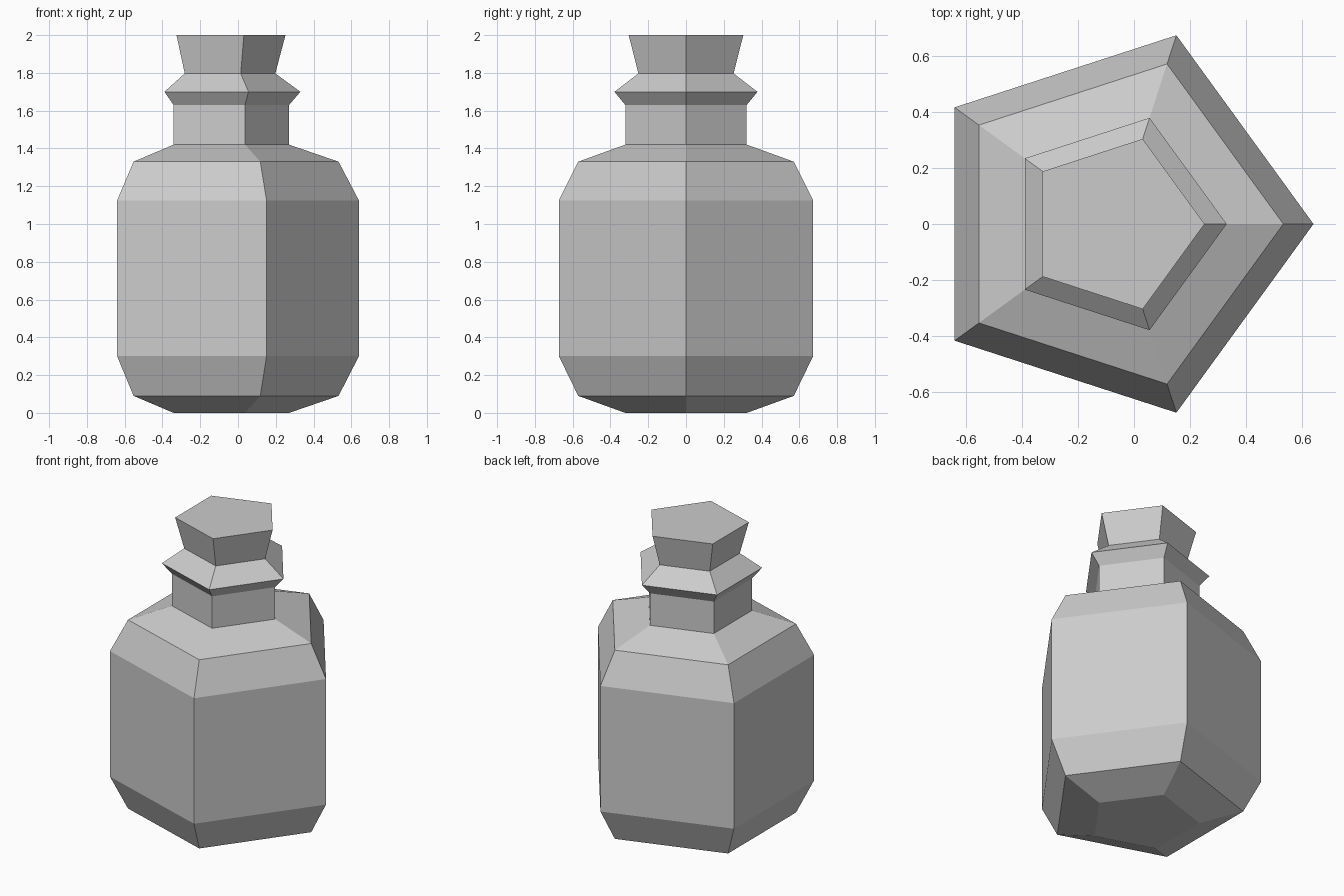
import bpy, bmesh
from math import cos, sin, tau

if "Cube" in bpy.data.objects:
    bpy.data.objects.remove(bpy.data.objects["Cube"])

SIDES = 5
CX = -0.0675  # pentagon centre, so the bounding box is centred on x = 0


def lathe(name, profile, cap_bottom=False, cap_top=False):
    """Sweep a (radius, z) profile around a pentagon with a corner at +x."""
    bm = bmesh.new()
    rings = [[bm.verts.new((CX + r * cos(tau * i / SIDES), r * sin(tau * i / SIDES), z))
              for i in range(SIDES)] for r, z in profile]
    for low, high in zip(rings, rings[1:]):
        for i in range(SIDES):
            j = (i + 1) % SIDES
            bm.faces.new((low[i], low[j], high[j], high[i]))
    if cap_bottom:
        bm.faces.new(rings[0][::-1])
    if cap_top:
        bm.faces.new(rings[-1])
    mesh = bpy.data.meshes.new(name)
    bm.to_mesh(mesh)
    bm.free()
    obj = bpy.data.objects.new(name, mesh)
    bpy.context.collection.objects.link(obj)
    return obj


# Bottle: tapered base, straight body, shoulder, neck and flared lip
lathe("bottle", [(0.338, 0), (0.6, 0.09), (0.7075, 0.30), (0.7075, 1.125),
                 (0.6, 1.33), (0.338, 1.42), (0.338, 1.63),
                 (0.398, 1.70), (0.265, 1.797)], cap_bottom=True)

# Stopper: widens upward from the lip
lathe("stopper", [(0.265, 1.797), (0.319, 2.0)], cap_top=True)
